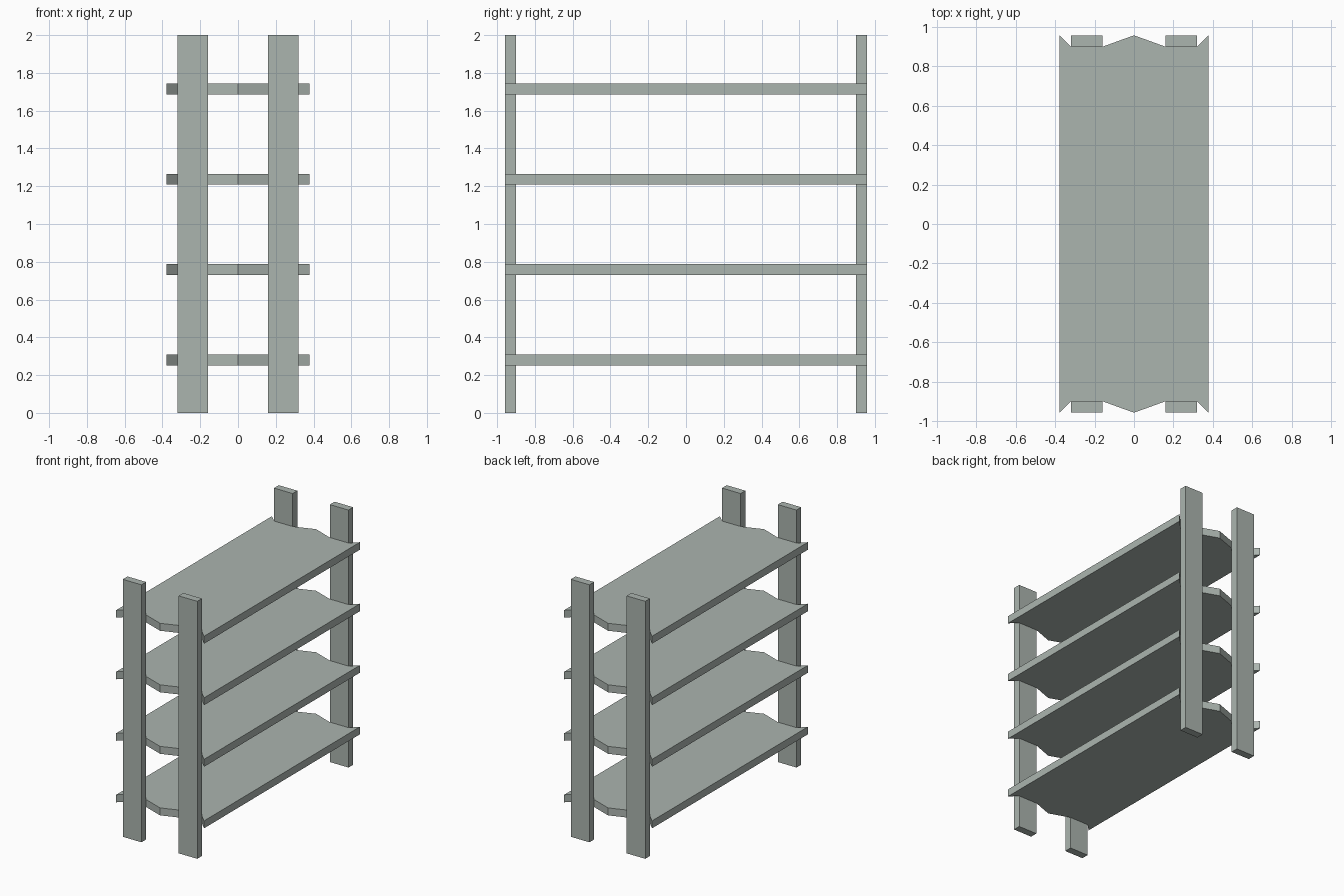
import bpy

if "Cube" in bpy.data.objects:
    bpy.data.objects.remove(bpy.data.objects["Cube"])

# Muted green-grey finish shared by all parts
finish = bpy.data.materials.new("grey_green_finish")
finish.diffuse_color = (0.41, 0.46, 0.43, 1)
finish.use_nodes = True
finish.node_tree.nodes["Principled BSDF"].inputs["Base Color"].default_value = finish.diffuse_color

# Extrude a flat xy outline between two heights
def prism(name, outline, z0, z1):
    n = len(outline)
    verts = [(x, y, z) for z in (z0, z1) for x, y in outline]
    faces = [tuple(reversed(range(n))), tuple(range(n, 2 * n))]
    faces += [(i, (i + 1) % n, n + (i + 1) % n, n + i) for i in range(n)]
    mesh = bpy.data.meshes.new(name)
    mesh.from_pydata(verts, [], faces)
    mesh.materials.append(finish)
    obj = bpy.data.objects.new(name, mesh)
    bpy.context.collection.objects.link(obj)
    return obj

HALF_W, POST_OUT, POST_IN = 0.378, 0.32, 0.16
END_Y, NOTCH_Y = 0.957, 0.899

# Four upright posts
for side, sx in (("left", -1), ("right", 1)):
    for end, sy in (("front", -1), ("back", 1)):
        x0, x1 = sorted((sx * POST_IN, sx * POST_OUT))
        y0, y1 = sorted((sy * NOTCH_Y, sy * END_Y))
        prism(f"{end}_{side}_post", [(x0, y0), (x1, y0), (x1, y1), (x0, y1)], 0, 2)

# Shelves with ends notched around the posts and a pointed middle
front_edge = [(-HALF_W, -END_Y), (-POST_OUT, -NOTCH_Y), (-POST_IN, -NOTCH_Y), (0, -END_Y),
              (POST_IN, -NOTCH_Y), (POST_OUT, -NOTCH_Y), (HALF_W, -END_Y)]
outline = front_edge + [(-x, -y) for x, y in front_edge]
for i in range(4):
    z = 0.252 + 0.478 * i
    prism(f"shelf_{i + 1}", outline, z, z + 0.058)
